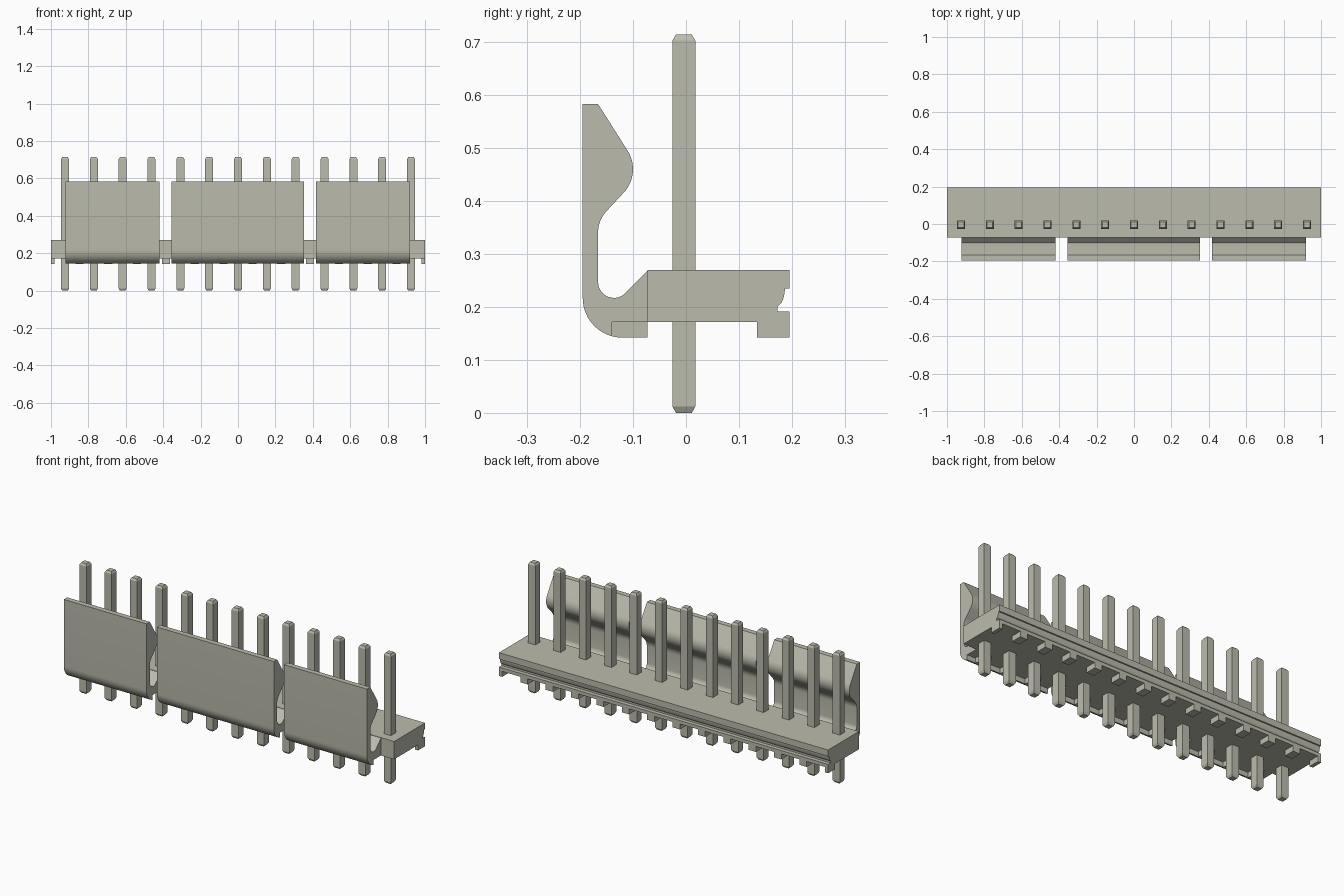
import bpy, bmesh, math

cube = bpy.data.objects.get("Cube")
if cube:
    bpy.data.objects.remove(cube, do_unlink=True)

mat = bpy.data.materials.new("warm grey plastic")
mat.use_nodes = True
colour = (0.50, 0.50, 0.42, 1)
mat.diffuse_color = colour
bsdf = next(n for n in mat.node_tree.nodes if n.type == 'BSDF_PRINCIPLED')
bsdf.inputs["Base Color"].default_value = colour
bsdf.inputs["Roughness"].default_value = 0.6

PITCH = 0.1542
PIN_Y = -0.004
FOOT = 0.022          # half width of a foot


def finish(name, bm, smooth=False):
    bmesh.ops.recalc_face_normals(bm, faces=bm.faces)
    mesh = bpy.data.meshes.new(name)
    bm.to_mesh(mesh)
    bm.free()
    mesh.materials.append(mat)
    obj = bpy.data.objects.new(name, mesh)
    bpy.context.collection.objects.link(obj)
    if smooth:
        bpy.ops.object.select_all(action='DESELECT')
        obj.select_set(True)
        bpy.context.view_layer.objects.active = obj
        bpy.ops.object.shade_smooth_by_angle(angle=math.radians(25))
    return obj


def extrude(bm, profile, x0, x1):
    """Sweep a (y, z) outline along x."""
    face = bm.faces.new([bm.verts.new((x0, y, z)) for y, z in profile])
    moved = bmesh.ops.extrude_face_region(bm, geom=[face], use_keep_orig=True)["geom"]
    verts = [g for g in moved if isinstance(g, bmesh.types.BMVert)]
    bmesh.ops.translate(bm, verts=verts, vec=(x1 - x0, 0, 0))


def arc(cy, cz, r, a0, a1, n=10):
    angles = [math.radians(a0 + (a1 - a0) * i / n) for i in range(n + 1)]
    return [(cy + r * math.cos(a), cz + r * math.sin(a)) for a in angles]


# Base bar with a groove along the back
base = [(-0.073, 0.172), (-0.073, 0.27), (0.195, 0.27), (0.195, 0.235), (0.187, 0.235),
        (0.185, 0.22), (0.181, 0.209), (0.173, 0.201), (0.173, 0.191),
        (0.195, 0.191), (0.195, 0.172)]
bm = bmesh.new()
extrude(bm, base, -1, 1)
finish("base_bar", bm, True)

# Rear feet midway between the pins, cut flush at the bar ends
rear_foot = [(0.134, 0.142), (0.195, 0.142), (0.195, 0.172), (0.134, 0.172)]
bm = bmesh.new()
for i in range(14):
    x = (i - 6.5) * PITCH
    extrude(bm, rear_foot, max(-1, x - FOOT), min(1, x + FOOT))
finish("rear_feet", bm)

# Latch walls: upright plate, hooked bead and curved root
latch = ([(-0.195, 0.583), (-0.166, 0.583)]
         + arc(-0.165, 0.46, 0.065, 33, -45)
         + arc(-0.106, 0.34, 0.06, 135, 180)
         + arc(-0.136, 0.247, 0.03, 180, 315)
         + [(-0.073, 0.268), (-0.073, 0.172), (-0.14, 0.172)]
         + arc(-0.12, 0.217, 0.075, 254.5, 180))
front_foot = [(-0.14, 0.172), (-0.14, 0.1447), (-0.13, 0.1427), (-0.12, 0.142),
              (-0.073, 0.142), (-0.073, 0.172)]
for side, x0, x1 in (("right", -0.922, -0.42), ("middle", -0.356, 0.354),
                     ("left", 0.417, 0.92)):
    bm = bmesh.new()
    extrude(bm, latch, x0, x1)
    finish("latch_wall_" + side, bm, True)
    # Front feet below each wall
    bm = bmesh.new()
    for i in range(14):
        x = (i - 6.5) * PITCH
        if x0 < x - FOOT and x + FOOT < x1:
            extrude(bm, front_foot, x - FOOT, x + FOOT)
    finish("front_feet_" + side, bm)

# Square pins with tapered ends
for i in range(13):
    x = (i - 6) * PITCH
    bm = bmesh.new()
    rings = []
    for z, h in ((0, 0.015), (0.012, 0.0215), (0.703, 0.0215), (0.714, 0.015)):
        rings.append([bm.verts.new((x + sx * h, PIN_Y + sy * h, z))
                      for sx, sy in ((-1, -1), (1, -1), (1, 1), (-1, 1))])
    for a, b in zip(rings, rings[1:]):
        for k in range(4):
            bm.faces.new((a[k], a[(k + 1) % 4], b[(k + 1) % 4], b[k]))
    bm.faces.new(rings[0])
    bm.faces.new(rings[-1])
    finish(f"pin_{i + 1}", bm)
